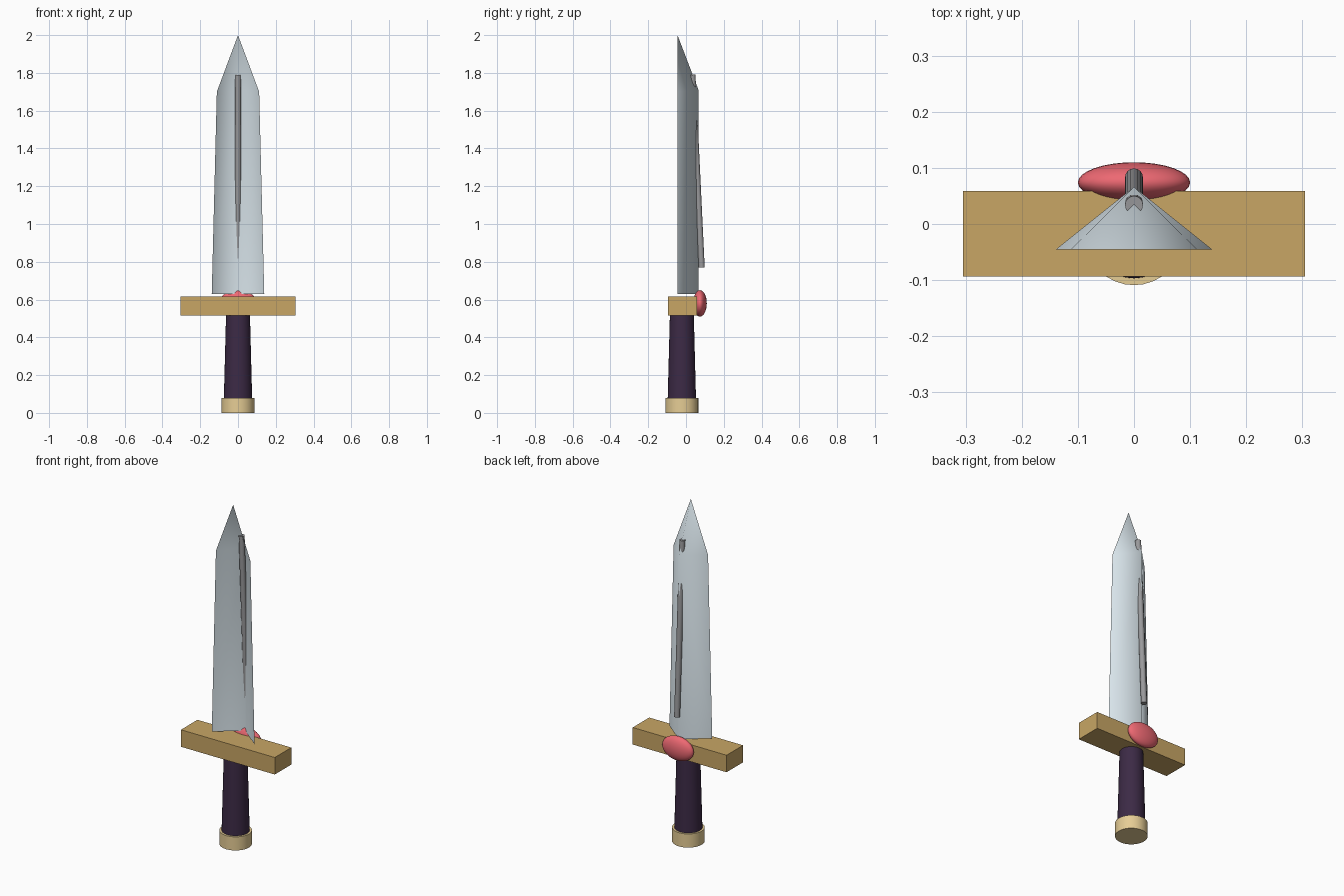
import bpy, bmesh, math
from mathutils import Vector

if "Cube" in bpy.data.objects:
    bpy.data.objects.remove(bpy.data.objects["Cube"])


def finish(obj, name, color, smooth=True):
    obj.name = name
    mat = bpy.data.materials.new(name + "_color")
    mat.diffuse_color = (*color, 1)
    mat.use_nodes = True
    mat.node_tree.nodes["Principled BSDF"].inputs["Base Color"].default_value = mat.diffuse_color
    obj.data.materials.append(mat)
    if smooth:
        bpy.ops.object.select_all(action='DESELECT')
        obj.select_set(True)
        bpy.context.view_layer.objects.active = obj
        bpy.ops.object.shade_smooth_by_angle(angle=math.radians(40))
    return obj


def tube(name, start, end, r_start, r_end, color, sides=32):
    # closed tapered cylinder between two points
    a, b = Vector(start), Vector(end)
    bpy.ops.mesh.primitive_cone_add(vertices=sides, radius1=r_start, radius2=r_end,
                                    depth=(b - a).length, location=(a + b) / 2)
    obj = bpy.context.object
    obj.rotation_euler = (b - a).to_track_quat('Z', 'Y').to_euler()
    return finish(obj, name, color)


# Pommel and grip
AXIS_Y = -0.022
tube("pommel", (0, AXIS_Y, 0), (0, AXIS_Y, 0.08), 0.087, 0.087, (0.79, 0.61, 0.30))
tube("grip", (0, AXIS_Y, 0.07), (0, AXIS_Y, 0.53), 0.075, 0.063, (0.045, 0.023, 0.06))

# Guard bar
bpy.ops.mesh.primitive_cube_add(size=1, location=(0, -0.0175, 0.565))
guard = bpy.context.object
guard.scale = (0.61, 0.153, 0.10)
finish(guard, "guard", (0.58, 0.38, 0.13), smooth=False)

# Oval gem on the back of the guard
bpy.ops.mesh.primitive_uv_sphere_add(segments=32, ring_count=16, location=(0, 0.074, 0.58))
gem = bpy.context.object
gem.scale = (0.10, 0.036, 0.07)
finish(gem, "gem", (0.85, 0.14, 0.17))

# Blade: V-shaped shell open to the front, one half mirrored across x
EDGE_Y, RIDGE_Y = -0.045, 0.066
bm = bmesh.new()
edge_low, edge_high, tip, ridge_high, ridge_low = [bm.verts.new(p) for p in (
    (0.139, EDGE_Y, 0.63), (0.112, EDGE_Y, 1.70), (0, EDGE_Y, 2.0),
    (0, RIDGE_Y, 1.71), (0, RIDGE_Y, 0.63))]
bm.faces.new((edge_low, edge_high, ridge_high, ridge_low))
bm.faces.new((edge_high, tip, ridge_high))
bm.normal_update()
if sum(f.normal.x for f in bm.faces) < 0:
    bmesh.ops.reverse_faces(bm, faces=bm.faces)
mesh = bpy.data.meshes.new("blade")
bm.to_mesh(mesh)
bm.free()
blade = bpy.data.objects.new("blade", mesh)
bpy.context.collection.objects.link(blade)
finish(blade, "blade", (0.70, 0.79, 0.84), smooth=False)
mesh.polygons.foreach_set("use_smooth", [True] * len(mesh.polygons))
mirror = blade.modifiers.new("Mirror", 'MIRROR')
mirror.use_axis = (True, False, False)

# Thin rod that slants through the ridge of the blade
tube("blade_rod", (0, 0.083, 0.77), (0, 0.034, 1.79), 0.016, 0.016, (0.32, 0.32, 0.33), sides=16)
